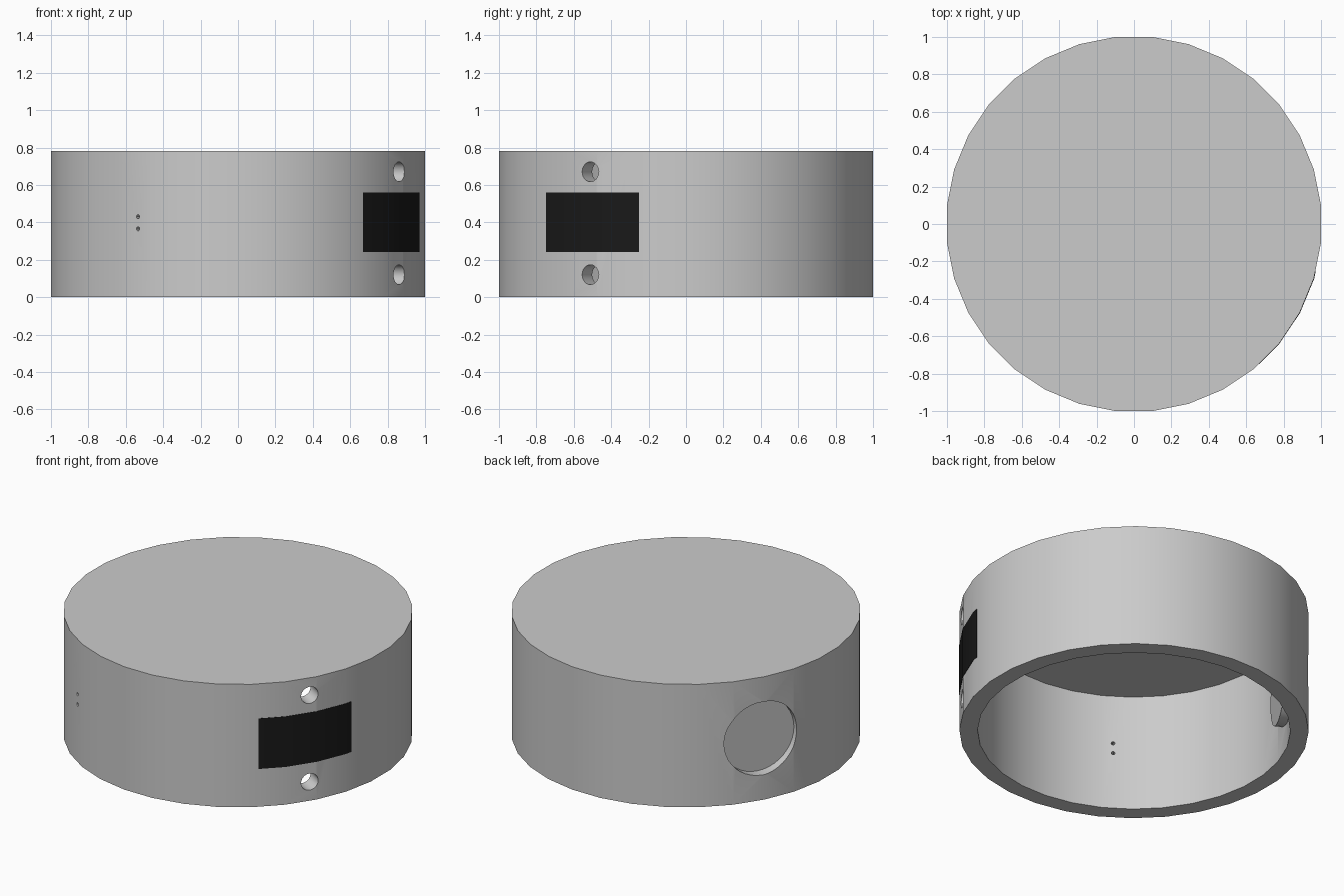
import bpy, bmesh, math
from mathutils import Matrix, Vector

if "Cube" in bpy.data.objects:
    bpy.data.objects.remove(bpy.data.objects["Cube"])

SIDES = 32
STEP = 2 * math.pi / SIDES
APOTHEM = 1.0                              # flat sides touch x, y = +-1
R_OUT = APOTHEM / math.cos(STEP / 2)
HEIGHT, MID = 0.78, 0.39


def material(name, value):
    m = bpy.data.materials.new(name)
    m.diffuse_color = (value, value, value, 1)
    m.use_nodes = True
    m.node_tree.nodes["Principled BSDF"].inputs["Base Color"].default_value = m.diffuse_color
    return m


grey = material("light_grey", 0.6)
black = material("black", 0.01)


def finish(obj, mat):
    obj.data.materials.clear()
    obj.data.materials.append(mat)
    bpy.ops.object.select_all(action='DESELECT')
    obj.select_set(True)
    bpy.context.view_layer.objects.active = obj
    bpy.ops.object.shade_smooth_by_angle(angle=math.radians(30))


def cylinder(name, radius, depth, matrix, sides):
    bm = bmesh.new()
    bmesh.ops.create_cone(bm, cap_ends=True, segments=sides, radius1=radius,
                          radius2=radius, depth=depth, matrix=matrix)
    me = bpy.data.meshes.new(name)
    bm.to_mesh(me)
    bm.free()
    obj = bpy.data.objects.new(name, me)
    bpy.context.collection.objects.link(obj)
    return obj


def upright(z0, z1):
    return Matrix.Translation((0, 0, (z0 + z1) / 2)) @ Matrix.Rotation(STEP / 2, 4, 'Z')


def radial(angle, distance, z):
    """Cylinder axis pointing outwards at an angle around the wall."""
    a = math.radians(angle)
    d = Vector((math.cos(a), math.sin(a), 0))
    turn = Matrix.Rotation(a, 4, 'Z') @ Matrix.Rotation(math.pi / 2, 4, 'Y')
    return Matrix.Translation(d * distance + Vector((0, 0, z))) @ turn


def cut(target, cutter):
    mod = target.modifiers.new("cut", 'BOOLEAN')
    mod.operation, mod.solver, mod.object = 'DIFFERENCE', 'EXACT', cutter
    bpy.context.view_layer.objects.active = target
    bpy.ops.object.modifier_apply(modifier=mod.name)
    bpy.data.objects.remove(cutter, do_unlink=True)


# Cup-shaped housing, open at the bottom
housing = cylinder("housing", R_OUT, HEIGHT, upright(0, HEIGHT), SIDES)
cut(housing, cylinder("cavity", 0.9, 0.943, upright(-0.2, 0.743), SIDES))

# Screw holes, pin holes and the large round opening: angle, height, radius, sides
for angle, z, r, n in ((-30.7, 0.67, 0.053, 24), (-30.7, 0.12, 0.053, 24),
                       (-122.3, 0.43, 0.011, 12), (-122.3, 0.365, 0.011, 12),
                       (151, MID, 0.232, 40)):
    cut(housing, cylinder("hole", r, 0.4, radial(angle, 0.95, z), n))
finish(housing, grey)

# Recessed disc that closes the round opening
disc = cylinder("round_plug", 0.232, 0.095, radial(151, 0.8925, MID), 40)
finish(disc, grey)

# Thin dark display plate following the wall facets
bm = bmesh.new()
columns = []
for deg in (-48.2, -39.375, -28.125, -16.875, -14.5):
    t = math.radians(deg)
    base = APOTHEM / math.cos(t - round(t / STEP) * STEP)
    columns.append([bm.verts.new((r * math.cos(t), r * math.sin(t), z))
                    for r, z in ((base - 0.003, 0.24), (base + 0.002, 0.24),
                                 (base + 0.002, 0.56), (base - 0.003, 0.56))])
for a, b in zip(columns, columns[1:]):
    for i in range(4):
        j = (i + 1) % 4
        bm.faces.new((a[i], b[i], b[j], a[j]))
bm.faces.new(columns[0])
bm.faces.new(columns[-1][::-1])
bmesh.ops.recalc_face_normals(bm, faces=bm.faces)
me = bpy.data.meshes.new("display_plate")
bm.to_mesh(me)
bm.free()
plate = bpy.data.objects.new("display_plate", me)
bpy.context.collection.objects.link(plate)
finish(plate, black)
